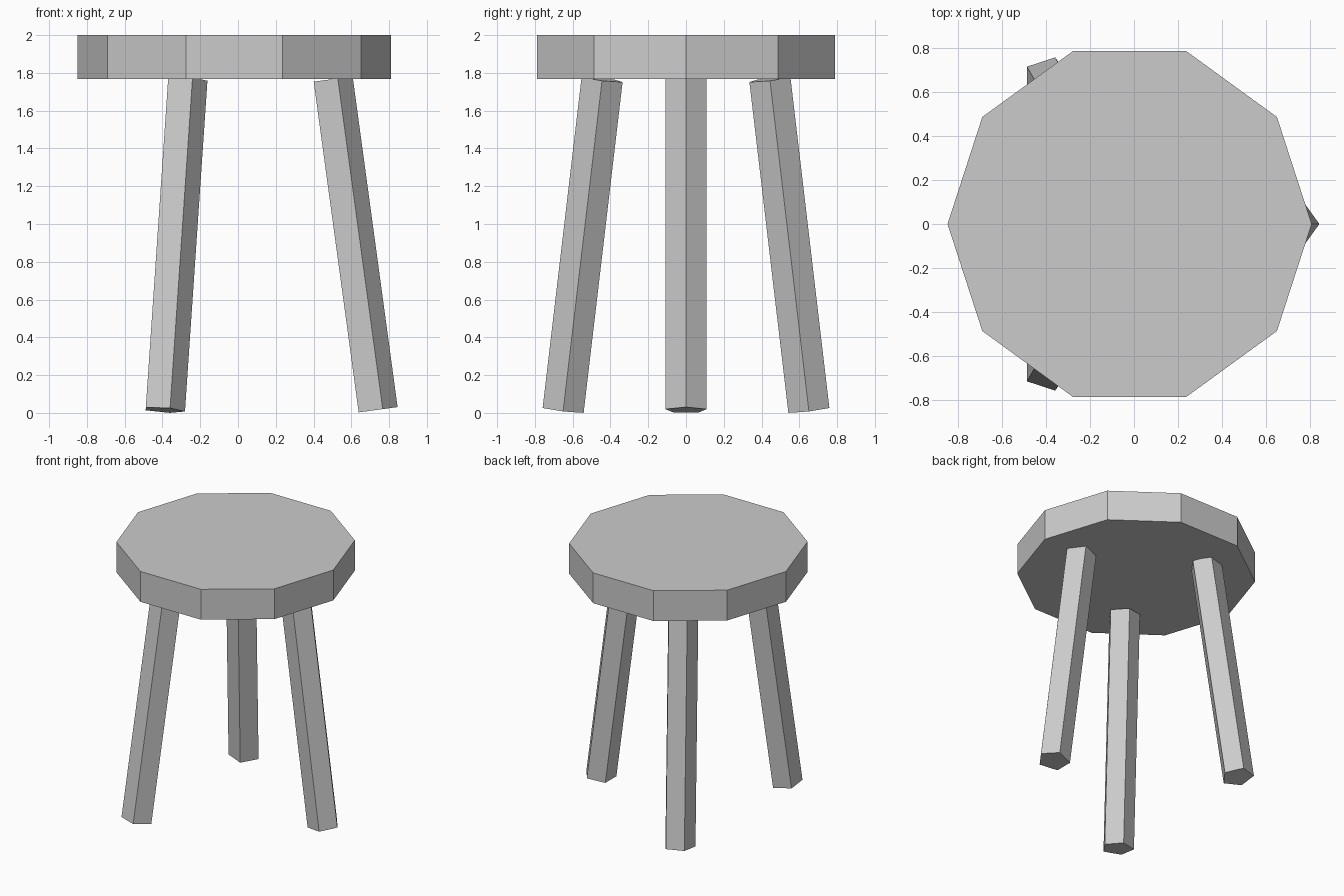
import bpy, bmesh, math
from mathutils import Matrix, Vector

if "Cube" in bpy.data.objects:
    bpy.data.objects.remove(bpy.data.objects["Cube"])

CX = -0.02  # centre of the seat along x


def prism(name, sides, radius, bottom, top):
    """Flat-faced prism from bottom to top, with a corner pointing to +x."""
    bottom, top = Vector(bottom), Vector(top)
    axis = top - bottom
    tilt = Vector((0, 0, 1)).rotation_difference(axis).to_matrix().to_4x4()
    matrix = (Matrix.Translation((bottom + top) / 2) @ tilt
              @ Matrix.Rotation(-math.pi / 2, 4, 'Z'))
    bm = bmesh.new()
    bmesh.ops.create_cone(bm, cap_ends=True, segments=sides, radius1=radius,
                          radius2=radius, depth=axis.length, matrix=matrix)
    mesh = bpy.data.meshes.new(name)
    bm.to_mesh(mesh)
    bm.free()
    obj = bpy.data.objects.new(name, mesh)
    bpy.context.collection.objects.link(obj)
    return obj


# Ten-sided seat
prism("seat", 10, 0.83, (CX, 0, 1.767), (CX, 0, 2.0))

# Three splayed five-sided legs, all keeping the same corner orientation
for name, angle in (("right_leg", 0), ("back_leg", 120), ("front_leg", 240)):
    a = math.radians(angle)
    c, s = math.cos(a), math.sin(a)
    prism(name, 5, 0.115,
          (CX + 0.751 * c, 0.751 * s, 0.0153),
          (CX + 0.513 * c, 0.513 * s, 1.766))
